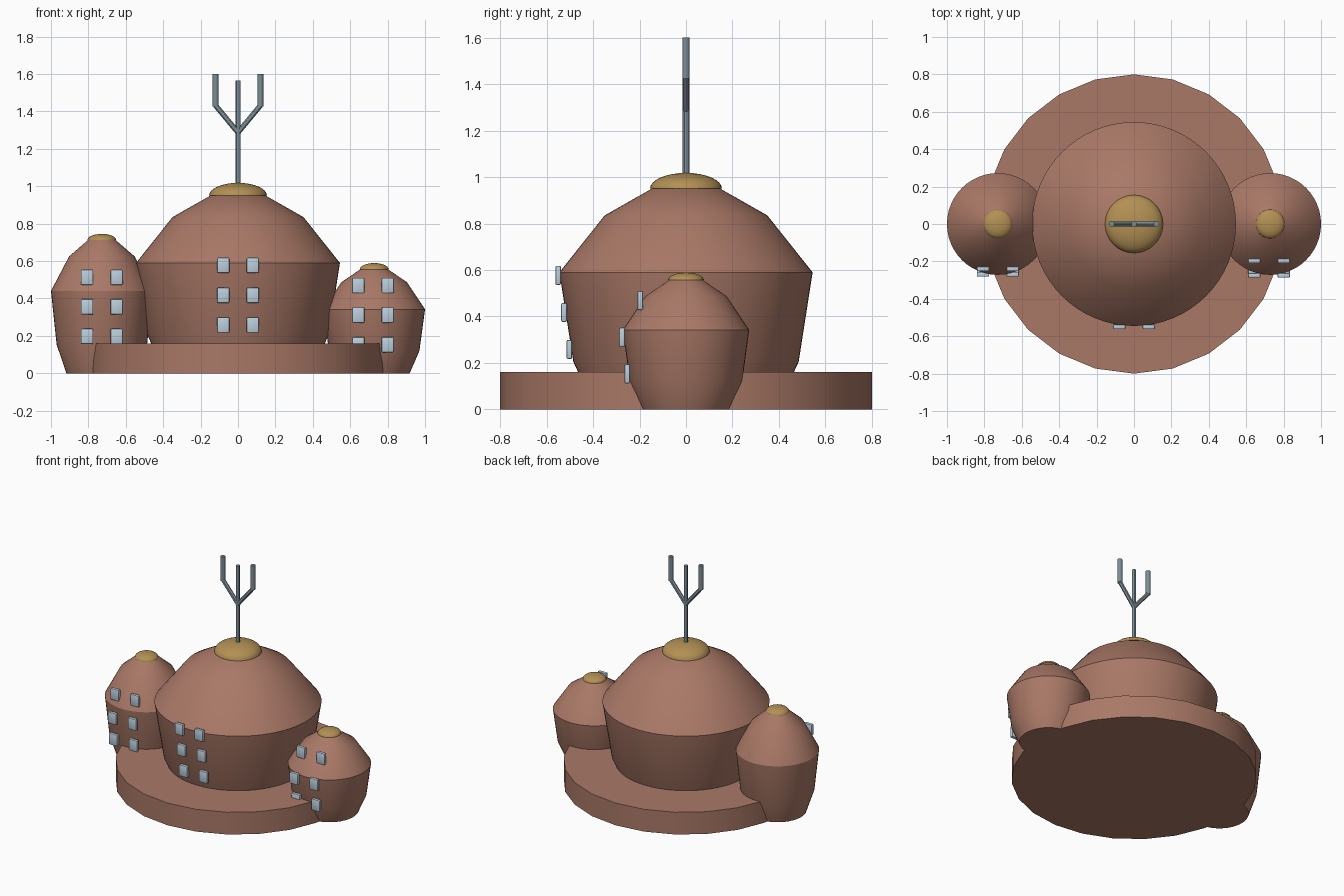
import bpy, bmesh, math
from mathutils import Vector

if "Cube" in bpy.data.objects:
    bpy.data.objects.remove(bpy.data.objects["Cube"])


def material(name, rgb):
    m = bpy.data.materials.new(name)
    m.diffuse_color = (*rgb, 1)
    m.use_nodes = True
    m.node_tree.nodes["Principled BSDF"].inputs["Base Color"].default_value = m.diffuse_color
    return m


CLAY = material("clay brown", (0.40, 0.19, 0.135))
GOLD = material("dull gold", (0.45, 0.28, 0.09))
STEEL = material("blue grey metal", (0.20, 0.27, 0.31))
GLASS = material("pale blue glass", (0.50, 0.62, 0.72))


def finish(name, bm, mat, smooth=True):
    bmesh.ops.recalc_face_normals(bm, faces=bm.faces)
    me = bpy.data.meshes.new(name)
    bm.to_mesh(me)
    bm.free()
    me.materials.append(mat)
    ob = bpy.data.objects.new(name, me)
    bpy.context.collection.objects.link(ob)
    if smooth:
        bpy.ops.object.select_all(action='DESELECT')
        ob.select_set(True)
        bpy.context.view_layer.objects.active = ob
        bpy.ops.object.shade_smooth_by_angle(angle=math.radians(30))
    return ob


def lathe(name, profile, x, mat, sides=48):
    """Spin an (r, z) profile about the vertical line at x; r = 0 ends in a point."""
    bm = bmesh.new()
    rings = []
    for r, z in profile:
        n = sides if r > 0 else 1
        rings.append([bm.verts.new((x + r * math.sin(2 * math.pi * i / sides),
                                    r * math.cos(2 * math.pi * i / sides), z))
                      for i in range(n)])
    for a, b in zip(rings, rings[1:]):
        for i in range(sides):
            j = (i + 1) % sides
            if len(b) == 1:
                bm.faces.new((a[i], a[j], b[0]))
            else:
                bm.faces.new((a[i], a[j], b[j], b[i]))
    for ring in (rings[0], rings[-1]):
        if len(ring) > 1:
            bm.faces.new(ring)
    return finish(name, bm, mat)


def cap(name, x, r, z, h):
    """Flattened half-ball."""
    steps = 8
    arc = [(r * math.cos(math.pi / 2 * i / steps), z + h * math.sin(math.pi / 2 * i / steps))
           for i in range(steps)]
    lathe(name, arc + [(0, z + h)], x, GOLD, 32)


def rod(name, a, b, r=0.016):
    a, b = Vector(a), Vector(b)
    bm = bmesh.new()
    bmesh.ops.create_cone(bm, cap_ends=True, segments=12, radius1=r, radius2=r,
                          depth=(b - a).length)
    rot = (b - a).to_track_quat('Z', 'Y').to_matrix()
    bmesh.ops.rotate(bm, verts=bm.verts, matrix=rot)
    bmesh.ops.translate(bm, verts=bm.verts, vec=(a + b) / 2)
    finish(name, bm, STEEL)


def windows(name, x, rows):
    """Two columns of soft-edged panes, one (y, z) pair per row."""
    for k, (y, z) in enumerate(rows):
        for side in (-1, 1):
            bm = bmesh.new()
            bmesh.ops.create_cube(bm, size=1)
            bmesh.ops.scale(bm, verts=bm.verts, vec=(0.066, 0.024, 0.082))
            bmesh.ops.bevel(bm, geom=bm.edges[:], offset=0.006, segments=2,
                            profile=0.5, affect='EDGES')
            bmesh.ops.translate(bm, verts=bm.verts, vec=(x + side * 0.079, y, z))
            finish(f"{name}_{k}_{'left' if side < 0 else 'right'}", bm, GLASS)


# Round plinth
lathe("plinth", [(0.8, 0), (0.8, 0.16)], 0, CLAY, 24)

# Central hall and two side towers
lathe("central_hall", [(0.39, 0), (0.485, 0.205), (0.545, 0.59), (0.35, 0.835), (0.13, 0.96)],
      0, CLAY, 64)
lathe("left_tower", [(0.19, 0), (0.242, 0.155), (0.272, 0.44), (0.175, 0.625), (0.065, 0.72)],
      -0.728, CLAY)
lathe("right_tower", [(0.19, 0), (0.242, 0.12), (0.272, 0.342), (0.175, 0.487), (0.065, 0.562)],
      0.728, CLAY)

# Roof caps
cap("central_cap", 0, 0.155, 0.95, 0.068)
cap("left_cap", -0.728, 0.077, 0.712, 0.033)
cap("right_cap", 0.728, 0.077, 0.556, 0.033)

# Three-pronged mast
rod("mast", (0, 0, 0.95), (0, 0, 1.565), 0.014)
for s, label in ((-1, "left"), (1, "right")):
    rod(f"{label}_mast_arm", (0, 0, 1.287), (s * 0.12, 0, 1.432), 0.014)
    rod(f"{label}_mast_prong", (s * 0.12, 0, 1.425), (s * 0.12, 0, 1.6))

# Windows
windows("hall_window", 0, [(-0.55, 0.577), (-0.525, 0.417), (-0.502, 0.258)])
windows("left_window", -0.728, [(-0.24, 0.513), (-0.27, 0.355), (-0.258, 0.197)])
windows("right_window", 0.722, [(-0.197, 0.469), (-0.275, 0.311), (-0.253, 0.153)])
